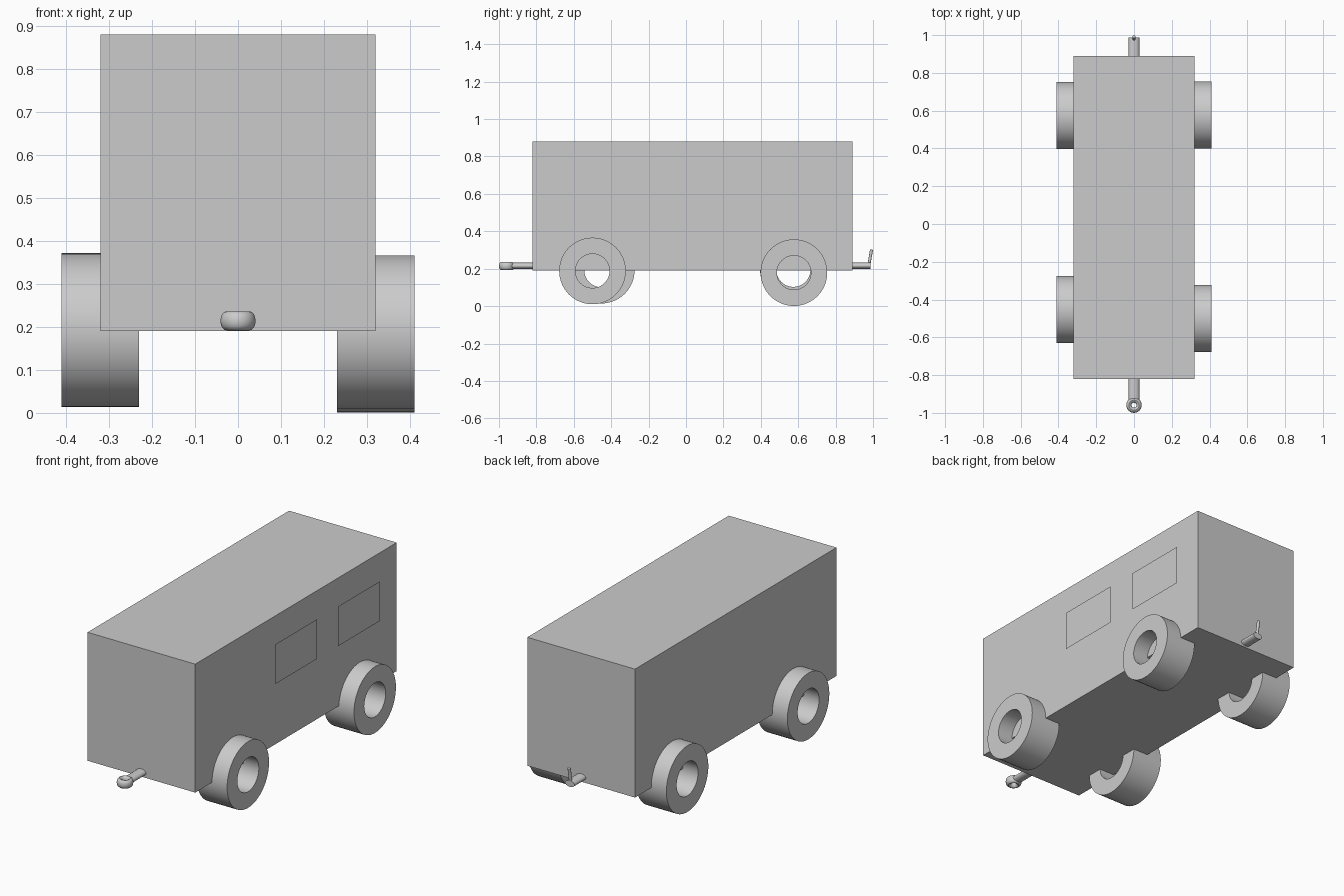
import bpy, bmesh, math
from mathutils import Matrix, Vector

if "Cube" in bpy.data.objects:
    bpy.data.objects.remove(bpy.data.objects["Cube"])


def make_object(name, bm, smooth=False):
    bmesh.ops.recalc_face_normals(bm, faces=bm.faces)
    mesh = bpy.data.meshes.new(name)
    bm.to_mesh(mesh)
    bm.free()
    obj = bpy.data.objects.new(name, mesh)
    bpy.context.collection.objects.link(obj)
    if smooth:
        bpy.ops.object.select_all(action='DESELECT')
        obj.select_set(True)
        bpy.context.view_layer.objects.active = obj
        bpy.ops.object.shade_smooth_by_angle(angle=math.radians(35))
    return obj


def revolve(name, profile, steps, matrix):
    """Spin a closed (radius, height) profile about z, then place it."""
    bm = bmesh.new()
    rings = []
    for i in range(steps):
        a = 2 * math.pi * i / steps
        rings.append([bm.verts.new((r * math.cos(a), r * math.sin(a), h))
                      for r, h in profile])
    n = len(profile)
    for i in range(steps):
        a, b = rings[i], rings[(i + 1) % steps]
        for j in range(n):
            k = (j + 1) % n
            bm.faces.new((a[j], b[j], b[k], a[k]))
    bm.transform(matrix)
    return make_object(name, bm, True)


def rod(name, start, end, rx, rz):
    """Elliptical rod between two points."""
    start, end = Vector(start), Vector(end)
    d = end - start
    bm = bmesh.new()
    bmesh.ops.create_cone(bm, cap_ends=True, segments=32, radius1=1, radius2=1,
                          depth=d.length)
    # aim local z along the rod, keeping local x level
    turn = Matrix.Rotation(math.atan2(-d.y, d.z), 4, 'X')
    bm.transform(Matrix.Translation((start + end) / 2) @ turn
                 @ Matrix.Diagonal((rx, rz, 1, 1)))
    return make_object(name, bm, True)


# Carriage body
bm = bmesh.new()
bmesh.ops.create_cube(bm, size=1)
bm.transform(Matrix.Translation((0, 0.035, 0.535))
             @ Matrix.Diagonal((0.64, 1.71, 0.69, 1)))
make_object("carriage_body", bm)

# Tubular wheels, each placed slightly differently
R, r, HALF = 0.178, 0.091, 0.09
wheels = {
    "front_right_wheel": (0.32, -0.50, 0.188),
    "back_right_wheel": (0.32, 0.577, 0.179),
    "front_left_wheel": (-0.32, -0.453, 0.192),
    "back_left_wheel": (-0.32, 0.574, 0.194),
}
for name, pos in wheels.items():
    revolve(name, [(r, -HALF), (R, -HALF), (R, HALF), (r, HALF)], 64,
            Matrix.Translation(pos) @ Matrix.Rotation(math.pi / 2, 4, 'Y'))

# Thin window panes just proud of the sides
windows = [("right_window_front", 0.323, -0.68), ("right_window_middle", 0.328, -0.15),
           ("right_window_back", 0.328, 0.38), ("left_window_front", -0.323, -0.71)]
for name, x, y in windows:
    bm = bmesh.new()
    corners = [(y, 0.52), (y + 0.353, 0.52), (y + 0.353, 0.733), (y, 0.733)]
    if x < 0:
        corners.reverse()
    bm.faces.new([bm.verts.new((x, cy, cz)) for cy, cz in corners])
    bm.normal_update()
    mesh = bpy.data.meshes.new(name)
    bm.to_mesh(mesh)
    bm.free()
    bpy.context.collection.objects.link(bpy.data.objects.new(name, mesh))

# Front coupling: bar with an eye
rod("front_coupling_bar", (0, -0.80, 0.215), (0, -0.932, 0.215), 0.028, 0.017)
eye = [(0.027 + 0.0138 * math.cos(t * math.pi / 8), 0.022 * math.sin(t * math.pi / 8))
       for t in range(16)]
revolve("front_coupling_eye", eye, 40, Matrix.Translation((0, -0.959, 0.214)))

# Rear coupling: bar with an upright hook pin
rod("rear_coupling_bar", (0, 0.87, 0.216), (0, 0.987, 0.216), 0.028, 0.017)
rod("rear_hook_pin", (0, 0.977, 0.215), (0, 0.992, 0.302), 0.008, 0.008)
